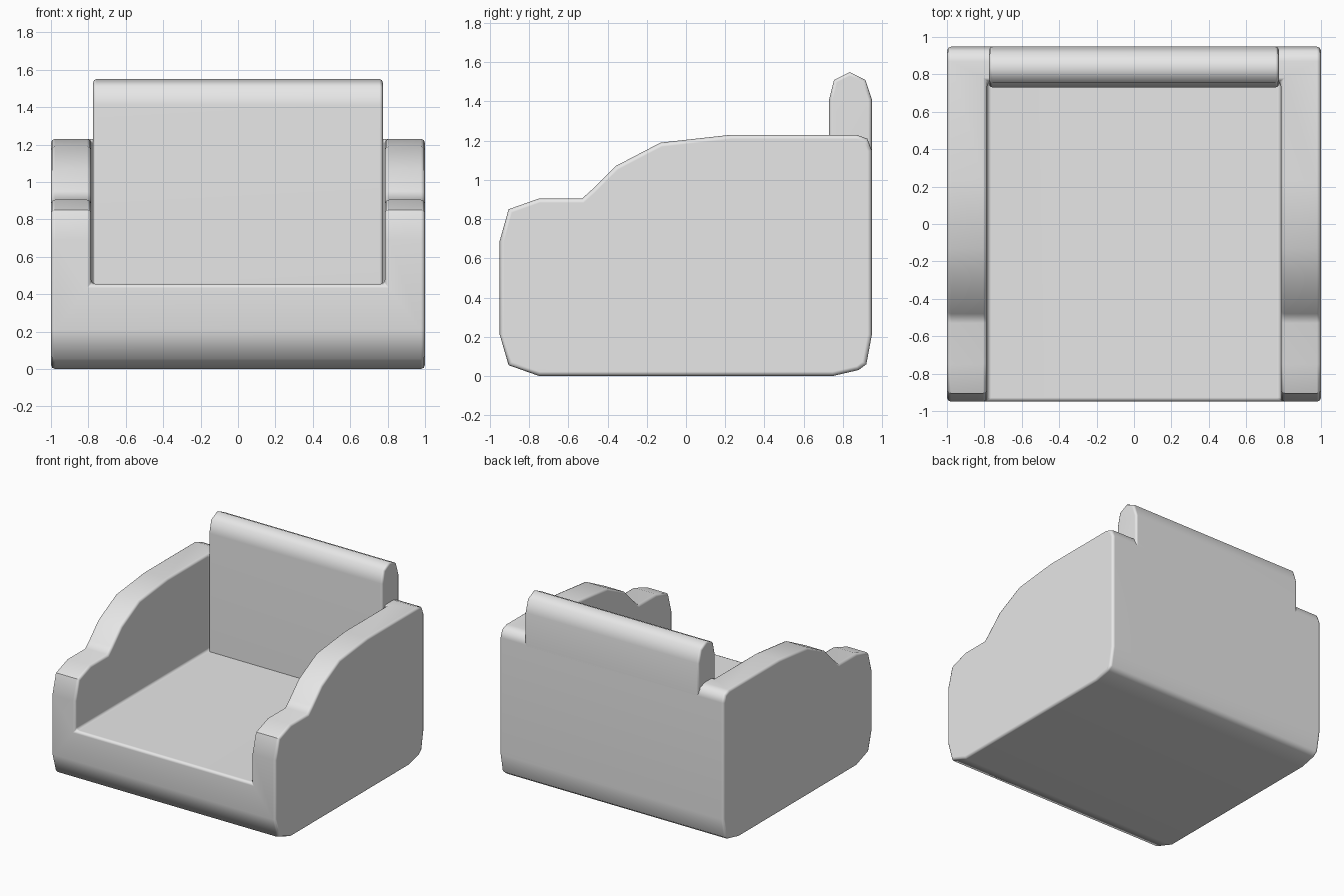
import bpy, bmesh, math

if "Cube" in bpy.data.objects:
    bpy.data.objects.remove(bpy.data.objects["Cube"])

fabric = bpy.data.materials.new("grey fabric")
fabric.diffuse_color = (0.8, 0.8, 0.8, 1)
fabric.use_nodes = True
fabric.node_tree.nodes["Principled BSDF"].inputs["Base Color"].default_value = fabric.diffuse_color


def prism(name, profile, half_width):
    """Extrude a (y, z) side profile across x, centred on x = 0."""
    bm = bmesh.new()
    face = bm.faces.new([bm.verts.new((-half_width, y, z)) for y, z in profile])
    new = bmesh.ops.extrude_face_region(bm, geom=[face])["geom"]
    bmesh.ops.translate(bm, vec=(2 * half_width, 0, 0),
                        verts=[v for v in new if isinstance(v, bmesh.types.BMVert)])
    bmesh.ops.recalc_face_normals(bm, faces=bm.faces)
    mesh = bpy.data.meshes.new(name)
    bm.to_mesh(mesh)
    bm.free()
    mesh.materials.append(fabric)
    obj = bpy.data.objects.new(name, mesh)
    bpy.context.collection.objects.link(obj)
    return obj


def finish(obj, width):
    """Round the sharp edges, apply everything, and shade smooth."""
    bev = obj.modifiers.new("round edges", 'BEVEL')
    bev.width = width
    bev.segments = 2
    bev.limit_method = 'ANGLE'
    bev.angle_limit = math.radians(60)
    bpy.ops.object.select_all(action='DESELECT')
    obj.select_set(True)
    bpy.context.view_layer.objects.active = obj
    for m in list(obj.modifiers):
        bpy.ops.object.modifier_apply(modifier=m.name)
    bpy.ops.object.shade_smooth_by_angle(angle=math.radians(50))
    wn = obj.modifiers.new("weighted normals", 'WEIGHTED_NORMAL')
    wn.keep_sharp = True


# Body: arm silhouette across the whole width, with the seat cut out
body = prism("arms_and_seat", [
    (-0.75, 0), (-0.905, 0.055), (-0.95, 0.21), (-0.95, 0.69), (-0.905, 0.85),
    (-0.75, 0.905), (-0.53, 0.905), (-0.48, 0.95), (-0.36, 1.07), (-0.13, 1.19),
    (0.23, 1.23), (0.87, 1.23), (0.925, 1.21), (0.948, 1.15), (0.948, 0.21),
    (0.92, 0.06), (0.88, 0.03), (0.75, 0)], 1.0)
cutter = prism("seat_cutter", [(-1.5, 0.455), (0.76, 0.455), (0.76, 2), (-1.5, 2)], 0.785)
cutter.hide_render = True
cut = body.modifiers.new("seat opening", 'BOOLEAN')
cut.operation = 'DIFFERENCE'
cut.solver = 'EXACT'
cut.object = cutter
finish(body, 0.022)
bpy.data.objects.remove(cutter)

# Backrest: rounded panel standing in front of and above the rear wall
back = prism("backrest", [
    (0.73, 0.44), (0.73, 1.41), (0.755, 1.51), (0.835, 1.55), (0.915, 1.51),
    (0.948, 1.41), (0.948, 1.14), (0.85, 1.08), (0.85, 0.44)], 0.775)
finish(back, 0.018)
